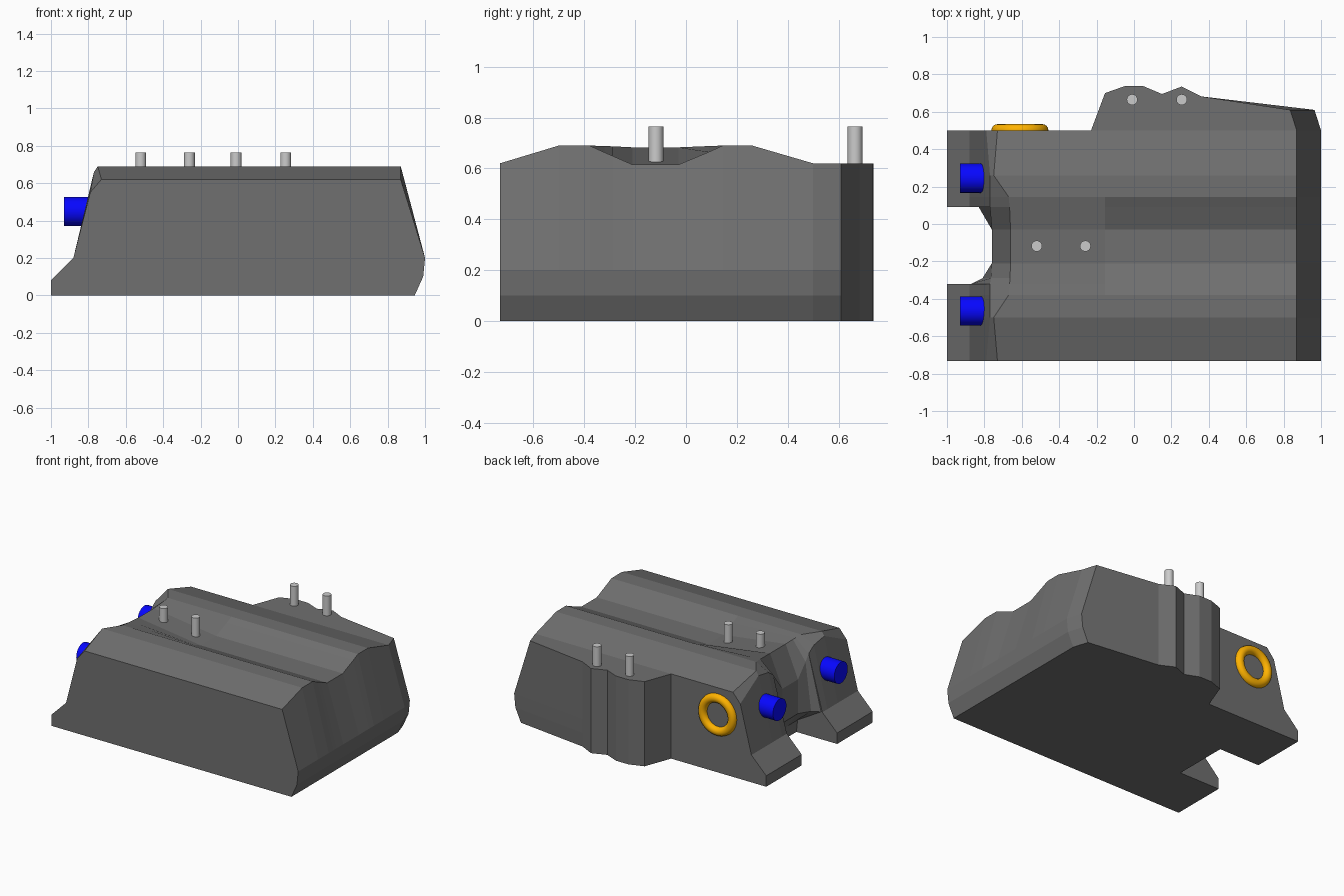
import bpy, bmesh, math

if "Cube" in bpy.data.objects:
    bpy.data.objects.remove(bpy.data.objects["Cube"])


def loft(name, rings):
    """Closed rings joined with quads, capped at both ends."""
    bm = bmesh.new()
    vs = [[bm.verts.new(p) for p in r] for r in rings]
    n = len(rings[0])
    for a, b in zip(vs, vs[1:]):
        for i in range(n):
            j = (i + 1) % n
            bm.faces.new((a[i], a[j], b[j], b[i]))
    bm.faces.new(vs[0])
    bm.faces.new(vs[-1][::-1])
    bmesh.ops.remove_doubles(bm, verts=bm.verts, dist=0.0005)
    bmesh.ops.recalc_face_normals(bm, faces=bm.faces)
    me = bpy.data.meshes.new(name)
    bm.to_mesh(me)
    bm.free()
    ob = bpy.data.objects.new(name, me)
    bpy.context.collection.objects.link(ob)
    paint(ob, "dark_grey", (.16, .16, .16, 1))
    return ob


def paint(ob, name, color):
    mat = bpy.data.materials.get(name) or bpy.data.materials.new(name)
    mat.diffuse_color = color
    mat.use_nodes = True
    mat.node_tree.nodes["Principled BSDF"].inputs["Base Color"].default_value = mat.diffuse_color
    ob.data.materials.append(mat)


def cylinder(name, radius, depth, loc, rot=(0, 0, 0)):
    bpy.ops.mesh.primitive_cylinder_add(vertices=32, radius=radius, depth=depth,
                                        location=loc, rotation=rot)
    ob = bpy.context.object
    ob.name = name
    bpy.ops.object.shade_smooth_by_angle()
    return ob


# Main body: x-z sections at successive y positions
foot = [(-1, 0), (-1, .08), (-.88, .2)]
right_end = [(1, .2), (.99, .1), (.945, 0)]


def notch(shelf_x):
    return [(-.67, 0), (-.68, .09), (shelf_x, .2)]


stations = [  # y, lower left end, upper left corner, top left corner, top height
    (-.732, foot, (-.79, .55), (-.73, .62), .62),
    (-.50, foot, (-.77, .66), (-.75, .69), .69),
    (-.38, foot, (-.77, .64), (-.67, .69), .69),
    (-.32, foot, (-.77, .60), (-.665, .688), .663),
    (-.32, notch(-.87), (-.77, .60), (-.665, .688), .663),
    (-.29, notch(-.81), (-.765, .55), (-.663, .687), .650),
    (-.21, notch(-.76), (-.76, .45), (-.66, .683), .615),
    (-.03, notch(-.76), (-.76, .45), (-.66, .683), .615),
    (.09, notch(-.83), (-.77, .60), (-.665, .688), .665),
    (.09, foot, (-.77, .60), (-.665, .688), .665),
    (.145, foot, (-.77, .64), (-.67, .69), .69),
    (.26, foot, (-.77, .66), (-.75, .69), .69),
    (.50, foot, (-.79, .55), (-.73, .62), .62),
]
rings = []
for y, low, upper, top, h in stations:
    pts = low + [upper, top, (-.155, h), (.87, h)] + right_end
    rings.append([(x, y, z) for x, z in pts])
loft("body", rings)

# Side bulge: plan outline stacked over the right end profile
outline = [(-.23, .5), (-.155, .70), (-.05, .737), (.05, .737),
           (.15, .695), (.255, .735), (.36, .682)]
levels = [(0, .945), (.1, .99), (.2, 1), (.62, .87)]
loft("side_bulge", [[(x, y, z) for x, y in outline + [(e - .035, .61), (e, .5)]]
                    for z, e in levels])

# Upright pins
for i, (x, y) in enumerate([(-.52, -.118), (-.26, -.118), (-.01, .665), (.255, .665)]):
    cylinder(f"pin_{i + 1}", .029, .215, (x, y, .6575))

# Blue end plugs
for i, y in enumerate((-.465, .245)):
    ob = cylinder(f"end_plug_{i + 1}", .078, .23, (-.815, y, .448), (0, math.pi / 2, 0))
    paint(ob, "blue", (.002, .002, 1, 1))

# Orange ring on the back
bpy.ops.mesh.primitive_torus_add(major_radius=.12, minor_radius=.032,
                                 major_segments=48, minor_segments=16,
                                 location=(-.61, .502, .425), rotation=(math.pi / 2, 0, 0))
ring = bpy.context.object
ring.name = "back_ring"
bpy.ops.object.shade_smooth_by_angle(angle=math.radians(60))
paint(ring, "orange", (1, .45, 0, 1))
